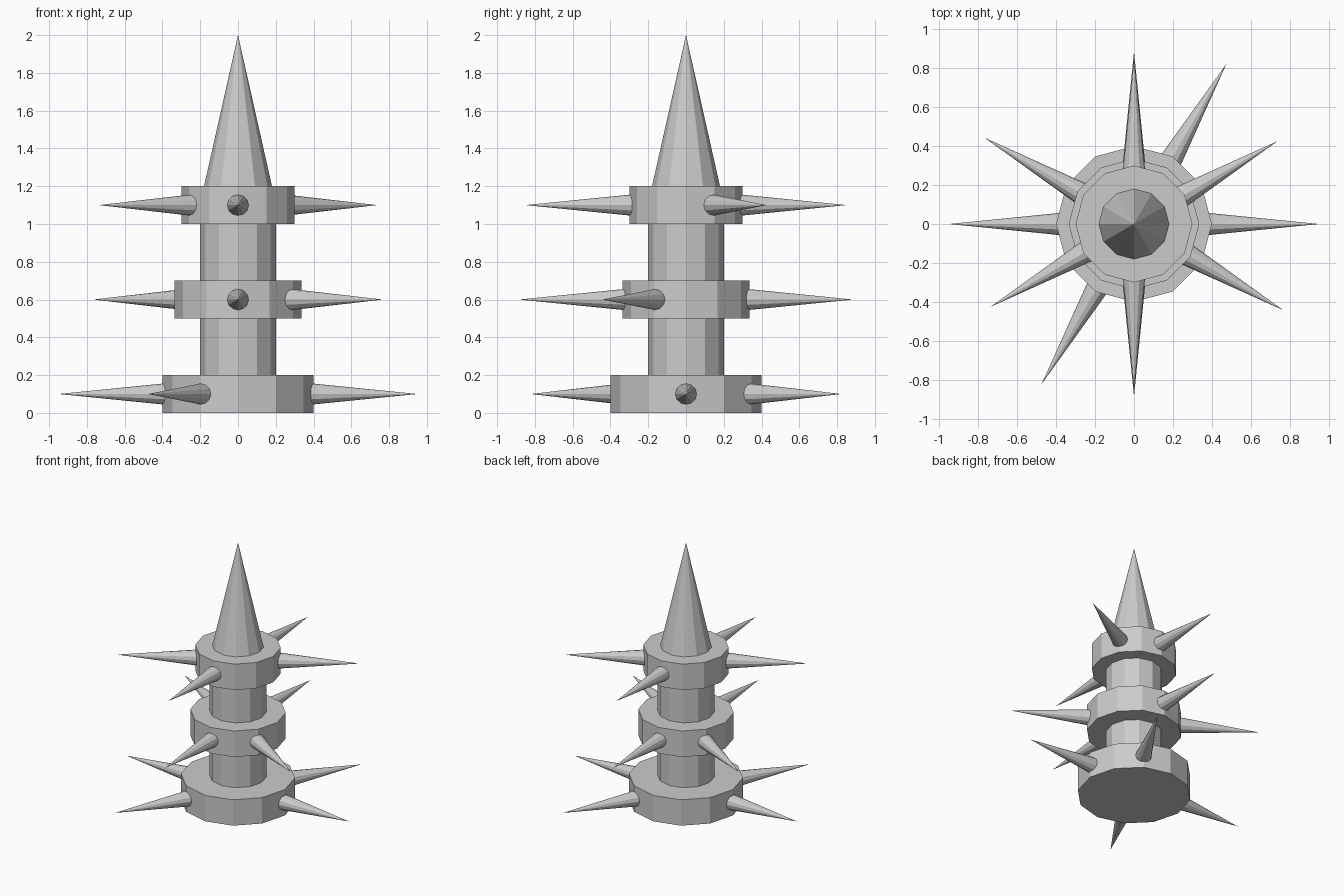
import bpy
from math import radians, cos, sin
from mathutils import Vector

if "Cube" in bpy.data.objects:
    bpy.data.objects.remove(bpy.data.objects["Cube"])

SIDES = 12


def cone(name, r1, r2, start, direction, length):
    """Faceted cone or cylinder running from start along direction."""
    d = Vector(direction).normalized()
    bpy.ops.mesh.primitive_cone_add(
        vertices=SIDES, radius1=r1, radius2=r2, depth=length,
        location=Vector(start) + d * length / 2,
        rotation=d.to_track_quat('Z', 'Y').to_euler())
    bpy.context.object.name = name


def upright(name, r1, r2, z0, z1):
    cone(name, r1, r2, (0, 0, z0), (0, 0, 1), z1 - z0)


# Central post and pointed top
upright("lower_post", 0.20, 0.20, 0.2, 0.5)
upright("upper_post", 0.20, 0.20, 0.7, 1.0)
upright("top_point", 0.18, 0.0, 1.2, 2.0)

# Collars: name, radius, bottom height, spike angles
collars = [
    ("base_collar", 0.40, 0.0, (0, 60, 180, 240)),
    ("middle_collar", 0.335, 0.5, (90, 150, 270, 330)),
    ("top_collar", 0.30, 1.0, (30, 90, 210, 270)),
]
for name, r, z, angles in collars:
    upright(name, r, r, z, z + 0.2)
    # Horizontal spikes, rooted slightly inside the collar
    for a in angles:
        d = Vector((cos(radians(a)), sin(radians(a)), 0))
        cone(name.replace("collar", "spike"), 0.06, 0.0,
             d * (r - 0.05) + Vector((0, 0, z + 0.1)), d, 0.6)
